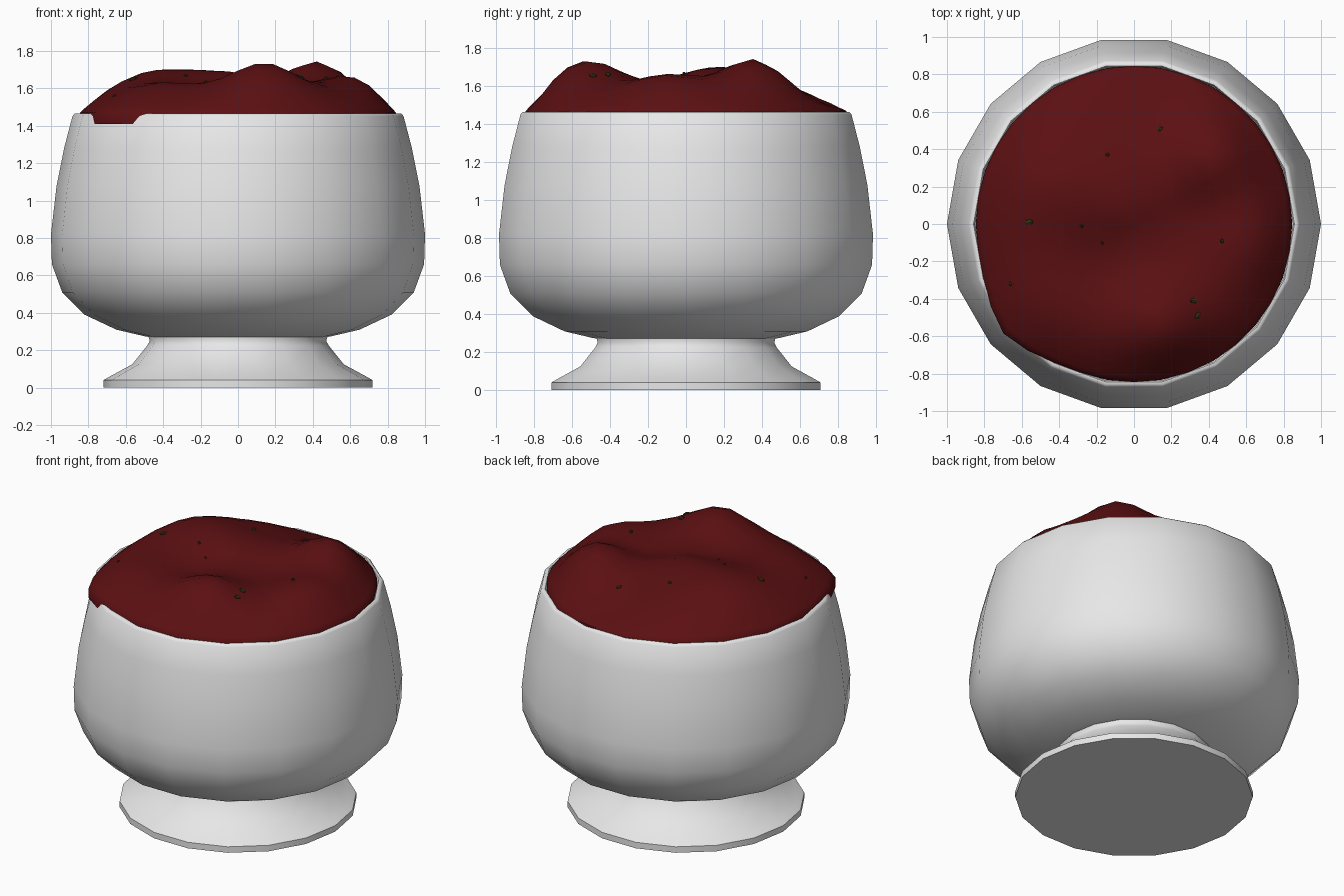
import bpy, bmesh, math, random
from mathutils import Vector, Matrix

if "Cube" in bpy.data.objects:
    bpy.data.objects.remove(bpy.data.objects["Cube"])

random.seed(4)


def material(name, rgb):
    m = bpy.data.materials.new(name)
    m.diffuse_color = (*rgb, 1)
    m.use_nodes = True
    m.node_tree.nodes["Principled BSDF"].inputs["Base Color"].default_value = m.diffuse_color
    return m


white = material("white_ceramic", (0.8, 0.8, 0.8))
red = material("dark_red_food", (0.105, 0.005, 0.006))
green = material("herb_green", (0.03, 0.035, 0.008))


def finish(bm, name, mat, angle):
    bmesh.ops.recalc_face_normals(bm, faces=bm.faces)
    me = bpy.data.meshes.new(name)
    for f in bm.faces:
        f.smooth = True
    bm.to_mesh(me)
    bm.free()
    me.materials.append(mat)
    me.set_sharp_from_angle(angle=math.radians(angle))
    ob = bpy.data.objects.new(name, me)
    bpy.context.collection.objects.link(ob)
    return ob


def skin_rings(bm, rings):
    """Quads between successive rings, caps on both ends."""
    for a, b in zip(rings, rings[1:]):
        n = len(a)
        for i in range(n):
            j = (i + 1) % n
            bm.faces.new((a[i], a[j], b[j], b[i]))
    for r in (rings[0], rings[-1]):
        bm.faces.new(r)


def lathe(name, profile, mat, sides=18):
    bm = bmesh.new()
    rings = [[bm.verts.new((r * math.cos(math.tau * i / sides),
                            r * math.sin(math.tau * i / sides), z))
              for i in range(sides)] for r, z in profile]
    skin_rings(bm, rings)
    return finish(bm, name, mat, 50)


# Foot
lathe("foot", [(0.72, 0), (0.72, 0.04), (0.685, 0.06), (0.565, 0.125),
               (0.485, 0.225), (0.472, 0.25), (0.48, 0.28)], white)

# Bowl: outside wall, rim, inside wall
lathe("bowl", [(0.46, 0.268), (0.50, 0.275), (0.65, 0.31), (0.82, 0.39),
               (0.94, 0.51), (0.995, 0.66), (1.0, 0.82), (0.97, 1.08),
               (0.93, 1.28), (0.885, 1.452), (0.873, 1.465), (0.858, 1.465),
               (0.85, 1.45), (0.91, 1.08), (0.94, 0.8), (0.88, 0.54),
               (0.77, 0.43), (0.5, 0.33)], white)

# Food heap: dome plus bumps (x, y, height, spread)
BUMPS = [(0.14, -0.54, 0.13, 0.16), (0.43, 0.36, 0.14, 0.15),
         (-0.44, 0.20, 0.08, 0.20), (0.62, -0.10, 0.07, 0.16),
         (-0.05, 0.12, 0.06, 0.16), (-0.45, -0.45, 0.03, 0.16),
         (0.1, 0.74, -0.05, 0.2), (0.25, 0.0, -0.03, 0.16),
         (-0.15, -0.2, -0.03, 0.14)]
R = 0.845


def height(x, y):
    t = min(math.hypot(x, y) / R, 1)
    edge = 1 - t ** 5
    z = 1.47 + 0.155 * edge
    for bx, by, h, s in BUMPS:
        z += h * math.exp(-((x - bx) ** 2 + (y - by) ** 2) / (2 * s * s)) * min(1, 1.6 * edge)
    return z


bm = bmesh.new()
SEG = 36
rings = []
for t in (0.02, 0.15, 0.3, 0.42, 0.54, 0.65, 0.75, 0.84, 0.92, 0.97, 1.0, 1.001):
    ring = []
    for i in range(SEG):
        a = math.tau * i / SEG
        # small overflow over the rim at the front left
        lip = max(0, 1 - abs(math.degrees(a) - 220) / 24) * max(0, (t - 0.8) / 0.2)
        r = t * R + 0.065 * lip
        x, y = r * math.cos(a), r * math.sin(a)
        z = height(t * R * math.cos(a), t * R * math.sin(a))
        if t > 1:
            z = 1.41
        ring.append(bm.verts.new((x, y, z)))
    rings.append(ring)
skin_rings(bm, rings)
finish(bm, "food_heap", red, 60)

# Herb flakes lying on the food
FLAKES = [(0.14, 0.51, 0.018), (-0.14, 0.37, 0.014), (-0.56, 0.01, 0.024),
          (0.47, -0.09, 0.014), (-0.66, -0.32, 0.013), (0.32, -0.41, 0.022),
          (0.34, -0.49, 0.022), (-0.28, -0.01, 0.012), (-0.17, -0.1, 0.01)]
bm = bmesh.new()
for x, y, s in FLAKES:
    e = 0.02
    n = Vector((height(x - e, y) - height(x + e, y),
                height(x, y - e) - height(x, y + e), 2 * e)).normalized()
    m = (Matrix.Translation((x, y, height(x, y)))
         @ n.to_track_quat('Z', 'Y').to_matrix().to_4x4()
         @ Matrix.Rotation(random.uniform(0, 3), 4, 'Z')
         @ Matrix.Diagonal((s * 1.1, s * 0.7, 0.012, 1)))
    bmesh.ops.create_icosphere(bm, subdivisions=1, radius=1, matrix=m)
finish(bm, "herb_flakes", green, 30)
